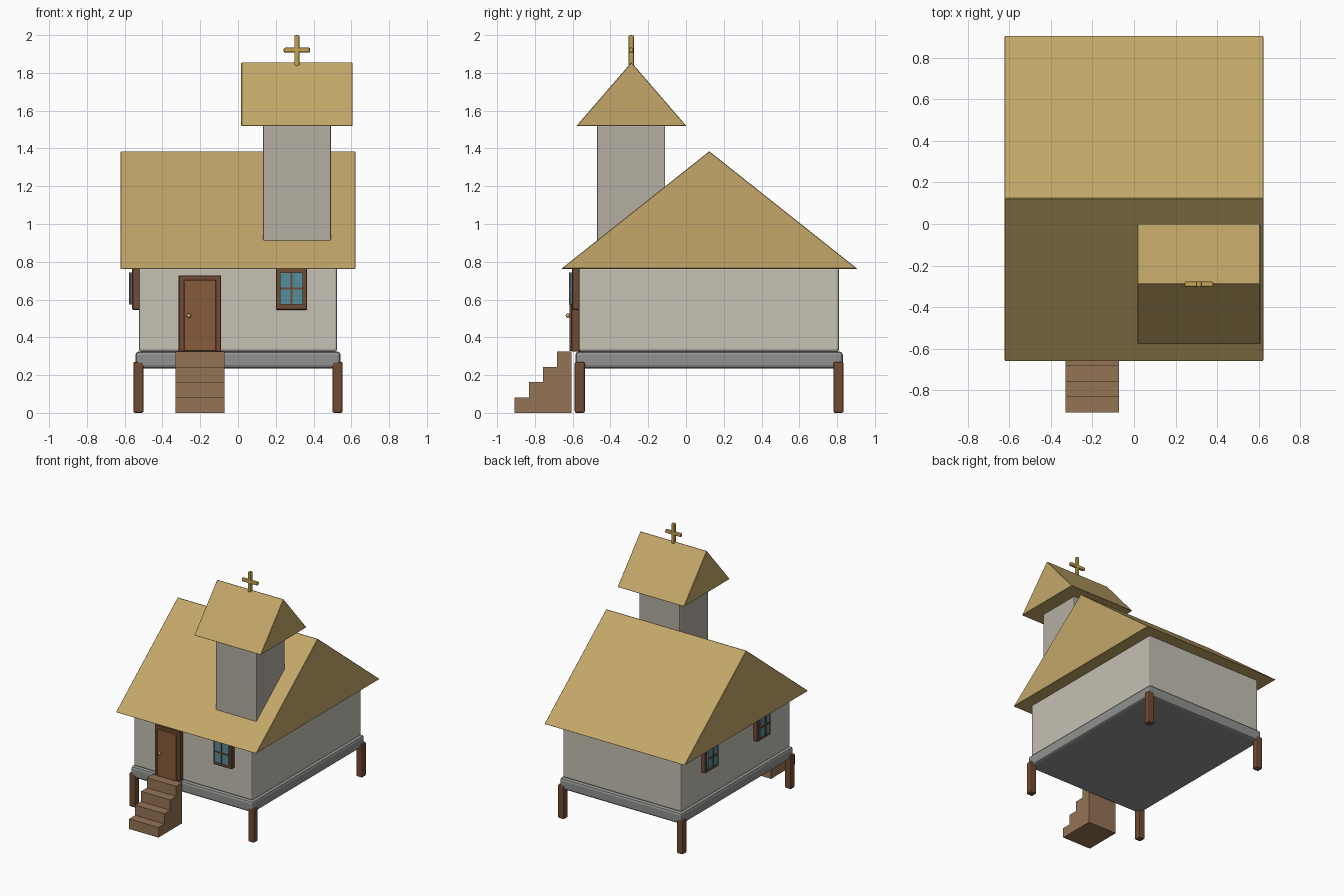
import bpy, bmesh

if "Cube" in bpy.data.objects:
    bpy.data.objects.remove(bpy.data.objects["Cube"])


def material(name, r, g, b):
    m = bpy.data.materials.new(name)
    m.diffuse_color = (r ** 2.2, g ** 2.2, b ** 2.2, 1)
    m.use_nodes = True
    m.node_tree.nodes["Principled BSDF"].inputs["Base Color"].default_value = m.diffuse_color
    return m


PLASTER = material("plaster", 0.77, 0.75, 0.70)
STONE = material("stone", 0.56, 0.57, 0.56)
TOWER = material("tower_plaster", 0.70, 0.68, 0.63)
THATCH = material("thatch", 0.76, 0.65, 0.41)
DARK = material("dark_wood", 0.44, 0.30, 0.21)
DOOR = material("door_wood", 0.52, 0.36, 0.24)
STEP = material("step_wood", 0.58, 0.45, 0.34)
GLASS = material("glass", 0.34, 0.55, 0.60)
GOLD = material("gold", 0.76, 0.63, 0.32)


def finish(name, bm, mat, bevel=0, segments=2):
    if bevel:
        bmesh.ops.bevel(bm, geom=bm.edges[:], offset=bevel, segments=segments,
                        profile=0.5, affect='EDGES', clamp_overlap=True)
    bmesh.ops.recalc_face_normals(bm, faces=bm.faces[:])
    me = bpy.data.meshes.new(name)
    bm.to_mesh(me)
    bm.free()
    me.materials.append(mat)
    ob = bpy.data.objects.new(name, me)
    bpy.context.collection.objects.link(ob)
    return ob


def box(name, x, y, z, mat, bevel=0, segments=2):
    """Box from (min, max) ranges on each axis."""
    bm = bmesh.new()
    bmesh.ops.create_cube(bm, size=1)
    for v in bm.verts:
        v.co = [r[0] if c < 0 else r[1] for c, r in zip(v.co, (x, y, z))]
    return finish(name, bm, mat, bevel, segments)


def gable(name, x, y, z, mat):
    """Triangular prism with its ridge along x."""
    bm = bmesh.new()
    profile = [(y[0], z[0]), (y[1], z[0]), ((y[0] + y[1]) / 2, z[1])]
    face = bm.faces.new([bm.verts.new((x[0], a, b)) for a, b in profile])
    ext = bmesh.ops.extrude_face_region(bm, geom=[face])
    for v in ext["geom"]:
        if isinstance(v, bmesh.types.BMVert):
            v.co.x = x[1]
    return finish(name, bm, mat, 0.003, 1)


# Hall: base, walls, roof
box("base_slab", (-0.543, 0.543), (-0.586, 0.83), (0.235, 0.325), STONE, 0.018)
box("walls", (-0.525, 0.525), (-0.568, 0.81), (0.325, 0.768), PLASTER, 0.012)
gable("main_roof", (-0.622, 0.622), (-0.66, 0.907), (0.763, 1.385), THATCH)

# Corner legs
for sx in (-1, 1):
    for cy in (-0.562, 0.807):
        cx = sx * 0.527
        box("leg", (cx - 0.027, cx + 0.027), (cy - 0.027, cy + 0.027),
            (0, 0.27), DARK, 0.009)

# Bell tower, its roof and cross
box("tower", (0.132, 0.492), (-0.47, -0.11), (0.85, 1.522), TOWER, 0.006)
gable("tower_roof", (0.017, 0.607), (-0.58, 0.002), (1.519, 1.856), THATCH)
box("cross_post", (0.298, 0.326), (-0.304, -0.276), (1.835, 2.0), GOLD, 0.008)
box("cross_bar", (0.242, 0.382), (-0.303, -0.277), (1.907, 1.934), GOLD, 0.008)

# Steps climbing to the door
for i in range(4):
    y0 = -0.907 + i * 0.075
    box("step", (-0.33, -0.071), (y0, y0 + 0.0755), (0, 0.0813 * (i + 1)), STEP)

# Door with frame and knob
box("door_frame", (-0.314, -0.089), (-0.606, -0.55), (0.325, 0.727), DARK, 0.003, 1)
box("door", (-0.287, -0.117), (-0.617, -0.57), (0.327, 0.703), DOOR, 0.003, 1)
bm = bmesh.new()
bmesh.ops.create_uvsphere(bm, u_segments=12, v_segments=8, radius=0.012)
bmesh.ops.translate(bm, verts=bm.verts[:], vec=(-0.26, -0.625, 0.515))
knob = finish("door_knob", bm, GOLD)
for p in knob.data.polygons:
    p.use_smooth = True


def window(place):
    """Frame, glass and glazing bars; place maps (across, depth) ranges to x, y."""
    def part(name, u, d, z, mat, bevel=0):
        x, y = place(u, d)
        box(name, x, y, z, mat, bevel, 1)
    zc = 0.658
    part("window_frame", (-0.083, 0.083), (-0.02, 0.033), (zc - 0.112, zc + 0.112), DARK, 0.004)
    part("window_glass", (-0.061, 0.061), (0, 0.043), (zc - 0.085, zc + 0.085), GLASS)
    part("window_bar", (-0.005, 0.005), (0.02, 0.049), (zc - 0.085, zc + 0.085), DARK)
    part("window_bar", (-0.061, 0.061), (0.02, 0.049), (zc - 0.005, zc + 0.005), DARK)


# Front window, then two on the left wall
window(lambda u, d: ((0.283 + u[0], 0.283 + u[1]), (-0.57 - d[1], -0.57 - d[0])))
for cy in (-0.19, 0.47):
    window(lambda u, d: ((-0.527 - d[1], -0.527 - d[0]), (cy + u[0], cy + u[1])))
